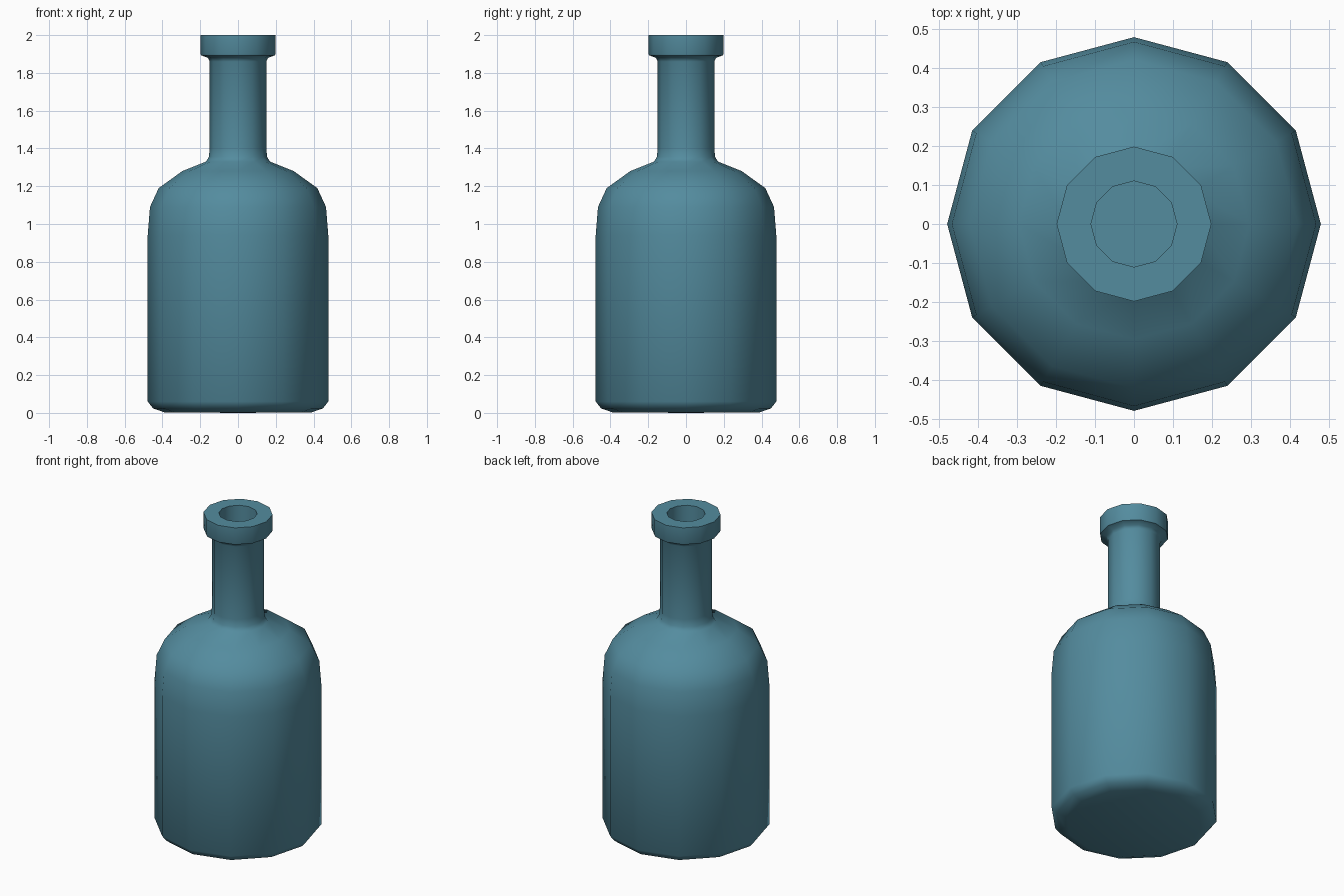
import bpy, bmesh, math

cube = bpy.data.objects.get("Cube")
if cube:
    bpy.data.objects.remove(cube, do_unlink=True)

SIDES = 12

# Glass colour
glass = bpy.data.materials.new("teal_glass")
glass.use_nodes = True
teal = (0.088, 0.262, 0.345, 1)
glass.diffuse_color = teal
glass.node_tree.nodes["Principled BSDF"].inputs["Base Color"].default_value = teal

# Half outlines as (radius, height)
base = [(0, 0), (0.39, 0.003), (0.45, 0.024), (0.478, 0.06)]
shoulder = [(0.478, 0.94), (0.466, 1.09), (0.42, 1.19), (0.295, 1.28), (0.17, 1.33)]
neck = [(0.154, 1.355), (0.15, 1.4), (0.15, 1.86), (0.16, 1.88)]
lip = [(0.195, 1.893), (0.198, 1.9), (0.198, 2)]
bore = [(0.11, 2), (0.11, 1.4), (0, 1.4)]


def lathe(name, profile, material):
    """Revolve a half outline around the z axis."""
    bm = bmesh.new()
    verts = [bm.verts.new((r, 0, z)) for r, z in profile]
    edges = [bm.edges.new(pair) for pair in zip(verts, verts[1:])]
    bmesh.ops.spin(bm, geom=verts + edges, cent=(0, 0, 0), axis=(0, 0, 1),
                   angle=math.tau, steps=SIDES)
    bmesh.ops.remove_doubles(bm, verts=bm.verts[:], dist=0.0005)
    bmesh.ops.recalc_face_normals(bm, faces=bm.faces[:])
    mesh = bpy.data.meshes.new(name)
    bm.to_mesh(mesh)
    bm.free()
    mesh.materials.append(material)
    obj = bpy.data.objects.new(name, mesh)
    bpy.context.collection.objects.link(obj)
    return obj


# Bottle in one continuous skin, smooth with a crisp lip
bottle = lathe("bottle", base + shoulder + neck + lip + bore, glass)
bpy.ops.object.select_all(action="DESELECT")
bottle.select_set(True)
bpy.context.view_layer.objects.active = bottle
bpy.ops.object.shade_smooth_by_angle(angle=math.radians(45))
